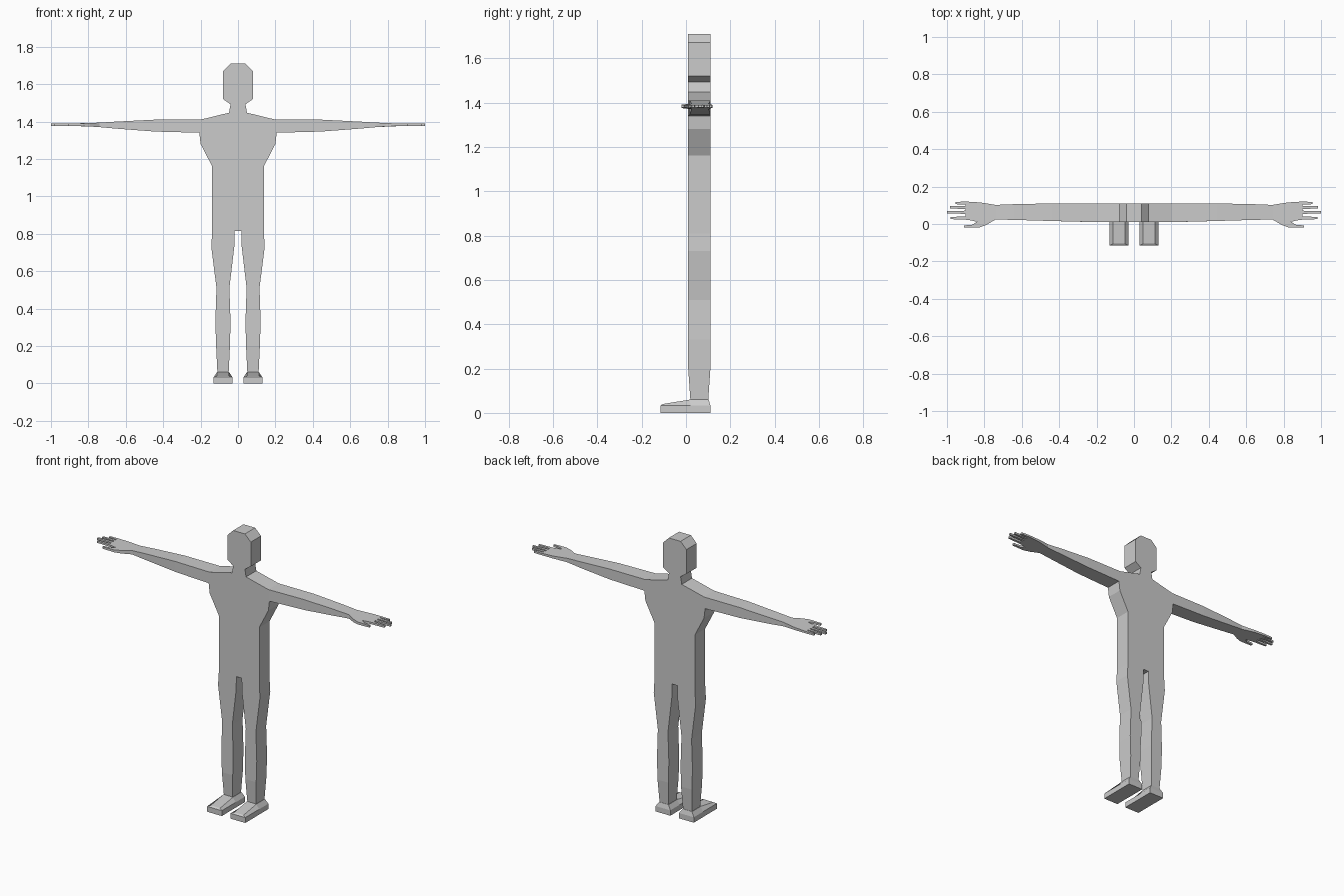
import bpy, bmesh

if "Cube" in bpy.data.objects:
    bpy.data.objects.remove(bpy.data.objects["Cube"])

grey = bpy.data.materials.new("plain grey")
grey.diffuse_color = (0.6, 0.6, 0.6, 1)
grey.use_nodes = True
grey.node_tree.nodes["Principled BSDF"].inputs["Base Color"].default_value = grey.diffuse_color


def prism(bm, pts, place, skip=()):
    """Two caps from an outline plus side walls; skipped walls stay open for joins."""
    a = [bm.verts.new(place(u, v, 0)) for u, v in pts]
    b = [bm.verts.new(place(u, v, 1)) for u, v in pts]
    bm.faces.new(a)
    bm.faces.new(b[::-1])
    for i in range(len(pts)):
        j = (i + 1) % len(pts)
        if i not in skip:
            bm.faces.new((a[i], b[i], b[j], a[j]))


def loft(bm, rings, cap=False):
    """Join matching rings of points with quads."""
    vs = [[bm.verts.new(p) for p in r] for r in rings]
    for r, s in zip(vs, vs[1:]):
        for i in range(len(r)):
            j = (i + 1) % len(r)
            bm.faces.new((r[i], r[j], s[j], s[i]))
    if cap:
        bm.faces.new(vs[0])
        bm.faces.new(vs[-1])


def finish(bm, name):
    """Weld, then mirror the right half to the left."""
    bmesh.ops.remove_doubles(bm, verts=bm.verts, dist=0.0005)
    bmesh.ops.recalc_face_normals(bm, faces=bm.faces)
    me = bpy.data.meshes.new(name)
    bm.to_mesh(me)
    bm.free()
    me.materials.append(grey)
    ob = bpy.data.objects.new(name, me)
    bpy.context.collection.objects.link(ob)
    ob.modifiers.new("mirror", 'MIRROR').use_clip = True


Y0, Y1 = 0.01, 0.11
body = bmesh.new()

# head, torso and legs as one flat slab (x, z)
outline = [(0, 1.71), (0.04, 1.71), (0.08, 1.67), (0.08, 1.52), (0.04, 1.492),
           (0.048, 1.447), (0.2, 1.41), (0.207, 1.34), (0.2, 1.28), (0.138, 1.16),
           (0.138, 0.81), (0.143, 0.73), (0.115, 0.51), (0.121, 0.33), (0.117, 0.2),
           (0.043, 0.2), (0.04, 0.33), (0.046, 0.51), (0.02, 0.73), (0.018, 0.815),
           (0, 0.815)]
prism(body, outline, lambda x, z, s: (x, Y1 if s else Y0, z),
      skip=(6, 14, len(outline) - 1))

# ankles taper from the slab into the feet
loft(body, [[(x0, y0, z), (x1, y0, z), (x1, y1, z), (x0, y1, z)]
            for x0, x1, y0, y1, z in ((0.043, 0.117, Y0, Y1, 0.2),
                                      (0.05, 0.11, 0.02, 0.1, 0.055))])

# arms: x at top, x at bottom, depth range, height range
loft(body, [[(xt, y0, z1), (xt, y1, z1), (xb, y1, z0), (xb, y0, z0)]
            for xt, xb, y0, y1, z0, z1 in (
                (0.2, 0.207, Y0, Y1, 1.34, 1.41),
                (0.44, 0.44, 0.016, 0.11, 1.346, 1.41),
                (0.64, 0.64, 0.022, 0.106, 1.361, 1.4),
                (0.74, 0.74, 0.024, 0.102, 1.37, 1.394))])


# hands: palm, thumb and four fingers (x, y), thinner past the wrist
def hand_point(x, y, s):
    t = min(1, (x - 0.74) / 0.12)
    return (x, y, (1.394 - 0.005 * t) if s else (1.37 + 0.007 * t))


hand = [(0.74, 0.024), (0.79, -0.005), (0.83, -0.02), (0.91, -0.02), (0.91, -0.008),
        (0.865, -0.004), (0.84, 0.012), (0.88, 0.021)]
for y, tip in ((0.032, 0.98), (0.063, 1.0), (0.089, 0.985), (0.112, 0.955)):
    hand += [(0.9, y - 0.009), (tip, y - 0.006), (tip, y + 0.006), (0.9, y + 0.008)]
hand += [(0.82, 0.115), (0.74, 0.102)]
prism(body, hand, hand_point, skip=(len(hand) - 1,))
finish(body, "body")


# feet: flat sole, upright rim, bevelled sloping top
def foot_ring(x0, x1, ys, zs):
    front, mid, back = zip(ys, zs)
    return [(x0, *front), (x1, *front), (x1, *mid), (x1, *back), (x0, *back), (x0, *mid)]


feet = bmesh.new()
loft(feet, [foot_ring(0.03, 0.13, (-0.115, 0.02, 0.11), (0, 0, 0)),
            foot_ring(0.03, 0.13, (-0.115, 0.02, 0.11), (0.033, 0.033, 0.033)),
            foot_ring(0.048, 0.112, (-0.105, 0.018, 0.102), (0.04, 0.06, 0.06))], cap=True)
finish(feet, "feet")
